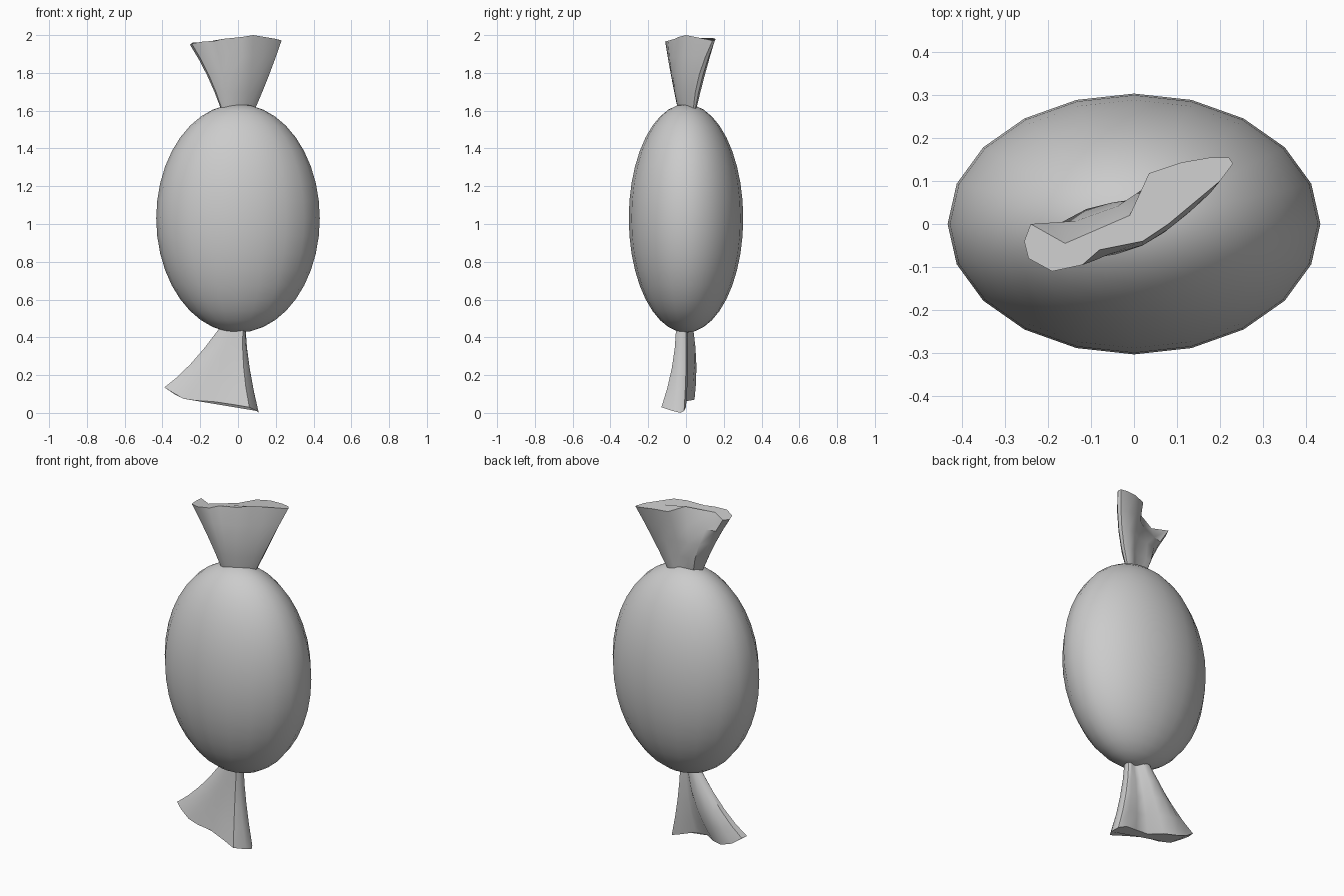
import bpy, bmesh
from mathutils import Vector

if "Cube" in bpy.data.objects:
    bpy.data.objects.remove(bpy.data.objects["Cube"])

# Sweet: stretched sphere
bpy.ops.mesh.primitive_uv_sphere_add(segments=20, ring_count=20, radius=1, location=(0, 0, 1.03))
body = bpy.context.object
body.name = "sweet_body"
body.scale = (0.433, 0.303, 0.605)
bpy.ops.object.transform_apply(location=False, rotation=False, scale=True)
bpy.ops.object.shade_smooth()


def wrapper_end(name, neck_z, neck_scale, neck_shift, mid_z, mid, rim):
    """Loft neck -> folded middle -> flared rim, then cap both ends."""
    rows = []
    for (mx, my), r, z in zip(mid, rim, mid_z):
        n = Vector((mx * neck_scale[0] + neck_shift, my * neck_scale[1], neck_z))
        m, r = Vector((mx, my, z)), Vector(r)
        # quadratic through the three rings
        rows.append([n * (2 * (t - .5) * (t - 1)) + m * (4 * t * (1 - t)) + r * (2 * t * (t - .5))
                     for t in (0, .25, .5, .75, 1)])
    bm = bmesh.new()
    cols = [[bm.verts.new(p) for p in row] for row in rows]
    for i, a in enumerate(cols):
        b = cols[(i + 1) % len(cols)]
        for k in range(4):
            bm.faces.new((a[k], b[k], b[k + 1], a[k + 1]))
    bm.faces.new([c[0] for c in cols])
    bm.faces.new([c[-1] for c in cols])
    bmesh.ops.recalc_face_normals(bm, faces=bm.faces)
    me = bpy.data.meshes.new(name)
    bm.to_mesh(me)
    bm.free()
    ob = bpy.data.objects.new(name, me)
    bpy.context.collection.objects.link(ob)
    bpy.ops.object.select_all(action='DESELECT')
    ob.select_set(True)
    bpy.context.view_layer.objects.active = ob
    bpy.ops.object.shade_smooth_by_angle(angle=0.7)


# Top twist
top_mid = [(.165, .07), (.16, .09), (.12, .1), (.07, .09), (.02, .06), (-.05, .05),
           (-.11, .035), (-.145, -.01), (-.165, -.04), (-.155, -.065), (-.12, -.08),
           (-.08, -.077), (-.04, -.07), (.02, -.05), (.07, -.02), (.12, .02), (.15, .05)]
top_rim = [(.23, .14, 1.97), (.22, .155, 1.975), (.18, .155, 1.98), (.11, .143, 1.985),
           (.035, .118, 1.98), (-.01, .02, 1.985), (-.16, -.045, 1.965), (-.24, 0, 1.96),
           (-.255, -.04, 1.95), (-.245, -.08, 1.955), (-.19, -.11, 1.965), (-.12, -.095, 1.97),
           (-.08, -.06, 1.98), (.02, -.04, 1.99), (.08, 0, 2.0), (.14, .05, 1.99), (.2, .1, 1.98)]
wrapper_end("top_wrapper_twist", 1.61, (.55, .55), 0, [1.79] * 17, top_mid, top_rim)

# Bottom twist, leaning left
low_mid = [(.062, -.02), (.055, -.05), (.03, -.075), (-.02, -.065), (-.08, -.05), (-.13, -.045),
           (-.17, -.035), (-.22, -.02), (-.25, 0), (-.245, .025), (-.21, .045), (-.16, .055),
           (-.1, .045), (-.06, .01), (-.02, 0), (.03, .01), (.055, 0)]
low_rim = [(.11, -.03, 0), (.1, -.07, .01), (.06, -.13, .03), (-.03, -.1, .045),
           (-.13, -.07, .06), (-.22, -.06, .065), (-.29, -.045, .075), (-.35, -.03, .11),
           (-.39, -.01, .135), (-.385, .03, .135), (-.33, .045, .095), (-.26, .045, .07),
           (-.19, .02, .065), (-.12, -.03, .06), (-.04, -.03, .055), (.05, 0, .03), (.1, -.01, .01)]
low_z = [.24 + .02 * (-x / .25) for x, y in low_mid]
wrapper_end("bottom_wrapper_twist", .445, (.45, .7), .012, low_z, low_mid, low_rim)
